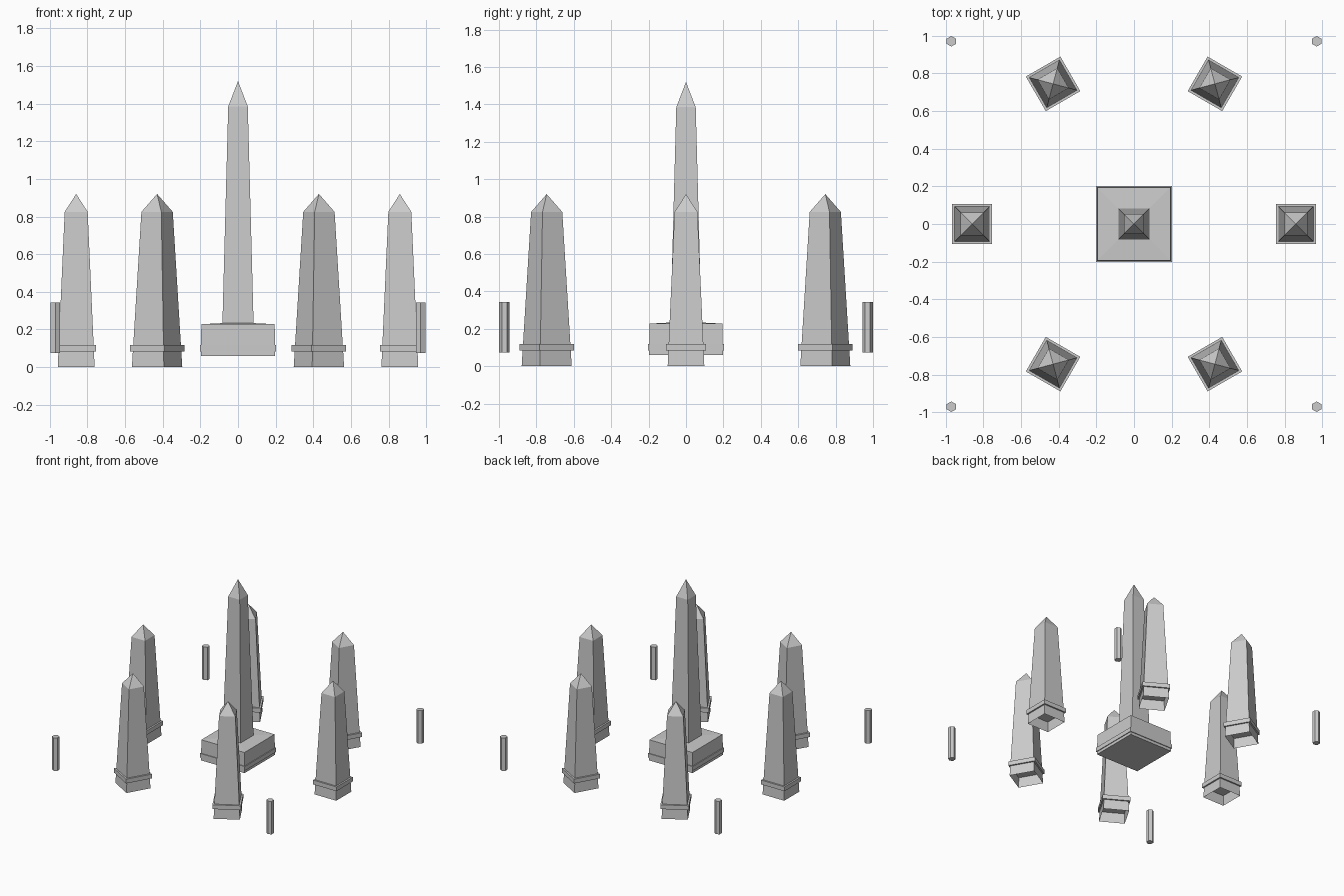
import bpy, bmesh
from math import cos, sin, radians

if "Cube" in bpy.data.objects:
    bpy.data.objects.remove(bpy.data.objects["Cube"])


def finish(name, bm, loc=(0, 0, 0), rot=0.0):
    bmesh.ops.recalc_face_normals(bm, faces=bm.faces)
    me = bpy.data.meshes.new(name)
    bm.to_mesh(me)
    bm.free()
    ob = bpy.data.objects.new(name, me)
    ob.location = loc
    ob.rotation_euler.z = rot
    bpy.context.collection.objects.link(ob)
    return ob


def square_tower(name, rings, apex=None, closed_bottom=True, loc=(0, 0, 0), rot=0.0):
    """Stack of square rings (half width, z), ending in a point or a flat cap."""
    bm = bmesh.new()
    corners = ((-1, -1), (1, -1), (1, 1), (-1, 1))
    loops = [[bm.verts.new((h * x, h * y, z)) for x, y in corners] for h, z in rings]
    for a, b in zip(loops, loops[1:]):
        for i in range(4):
            j = (i + 1) % 4
            bm.faces.new((a[i], a[j], b[j], b[i]))
    if closed_bottom:
        bm.faces.new(loops[0][::-1])
    if apex is None:
        bm.faces.new(loops[-1])
    else:
        tip = bm.verts.new((0, 0, apex))
        for i in range(4):
            bm.faces.new((loops[-1][i], loops[-1][(i + 1) % 4], tip))
    return finish(name, bm, loc, rot)


# central plinth with its band and the tall obelisk
square_tower("plinth", [(0.197, 0.06), (0.195, 0.228)], apex=0.238)
square_tower("plinth_band", [(0.203, 0.083), (0.203, 0.118)])
square_tower("tall_obelisk", [(0.083, 0.225), (0.052, 1.385)], apex=1.52)

# ring of six small obelisks, hollow underneath below the band
for k in range(6):
    a = radians(60 * k)
    loc = (0.86 * cos(a), 0.86 * sin(a), 0)
    square_tower("small_obelisk", [(0.098, 0), (0.061, 0.825)], apex=0.92,
                 closed_bottom=False, loc=loc, rot=a)
    square_tower("small_obelisk_band", [(0.106, 0.083), (0.106, 0.118)], loc=loc, rot=a)

# four hexagonal corner posts
for sx in (-1, 1):
    for sy in (-1, 1):
        bm = bmesh.new()
        bmesh.ops.create_cone(bm, cap_ends=True, segments=6, radius1=0.028,
                              radius2=0.028, depth=0.27)
        finish("corner_post", bm, (0.971 * sx, 0.971 * sy, 0.209))
